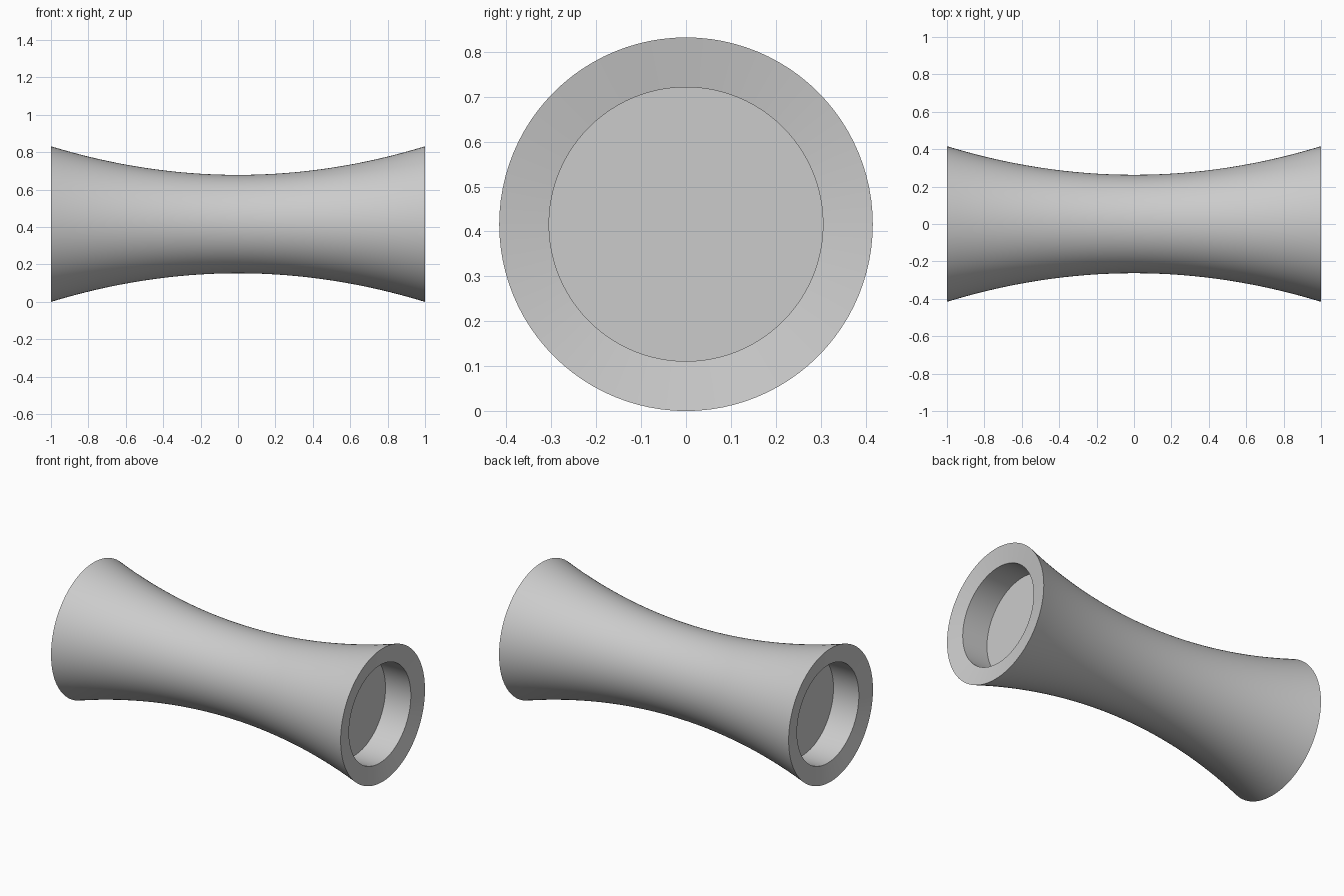
import bpy, bmesh, math

cube = bpy.data.objects.get("Cube")
if cube:
    bpy.data.objects.remove(cube)

SEGMENTS = 96
END_R, WAIST_R, BORE_R = 0.416, 0.263, 0.305
RIM_X, FLOOR_X = 0.98, 0.805

grey = bpy.data.materials.new("plain_grey")
grey.use_nodes = True
colour = (0.6, 0.6, 0.6, 1)
grey.diffuse_color = colour
grey.node_tree.nodes["Principled BSDF"].inputs["Base Color"].default_value = colour

# Profile (x, radius): recess floor, bore, dished rim, waisted side, then mirrored end
end = [(FLOOR_X, 0), (FLOOR_X, BORE_R), (RIM_X, BORE_R)]
steps = 32
side = [(1 - 2 * i / steps) for i in range(steps + 1)]
profile = end + [(x, WAIST_R + (END_R - WAIST_R) * x * x) for x in side]
profile += [(-x, r) for x, r in reversed(end)]

# Spin the profile around the long axis
bm = bmesh.new()
verts = [bm.verts.new((x, 0, r)) for x, r in profile]
edges = [bm.edges.new(pair) for pair in zip(verts, verts[1:])]
bmesh.ops.spin(bm, geom=verts + edges, cent=(0, 0, 0), axis=(1, 0, 0),
               angle=math.tau, steps=SEGMENTS, use_duplicate=False)
bmesh.ops.remove_doubles(bm, verts=bm.verts, dist=0.0001)
bmesh.ops.recalc_face_normals(bm, faces=bm.faces)
mesh = bpy.data.meshes.new("waisted_spool")
bm.to_mesh(mesh)
bm.free()
mesh.materials.append(grey)

spool = bpy.data.objects.new("waisted_spool", mesh)
spool.location.z = END_R
bpy.context.collection.objects.link(spool)

# Smooth sides with crisp rims
bpy.ops.object.select_all(action='DESELECT')
spool.select_set(True)
bpy.context.view_layer.objects.active = spool
bpy.ops.object.shade_smooth_by_angle(angle=math.radians(30))
